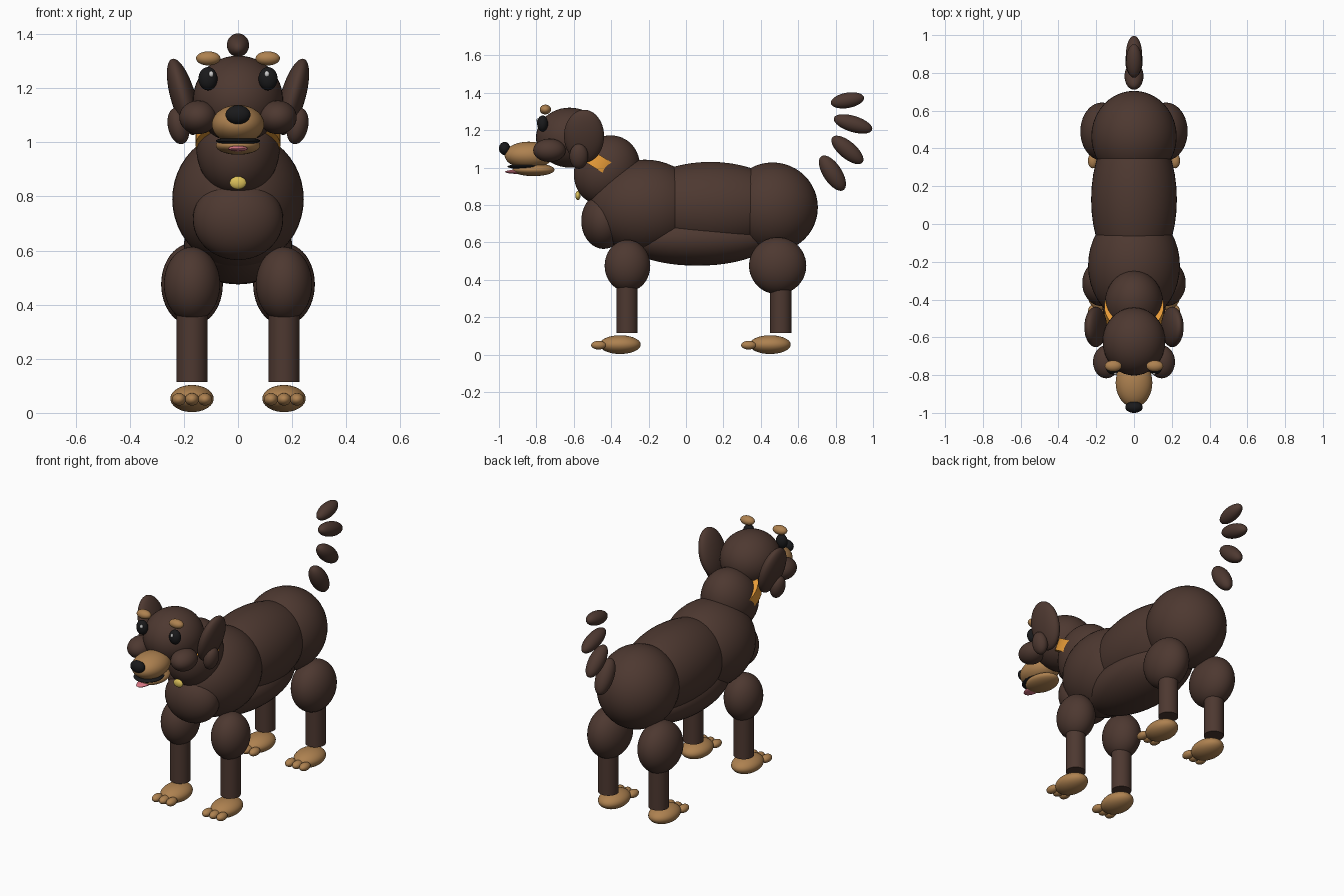
import bpy
from math import radians

if "Cube" in bpy.data.objects:
    bpy.data.objects.remove(bpy.data.objects["Cube"])


def material(name, rgb):
    m = bpy.data.materials.new(name)
    m.diffuse_color = (*rgb, 1)
    m.use_nodes = True
    m.node_tree.nodes["Principled BSDF"].inputs["Base Color"].default_value = m.diffuse_color
    return m


BROWN = material("brown_fur", (0.075, 0.04, 0.03))
TAN = material("tan_fur", (0.42, 0.22, 0.08))
BLACK = material("black", (0.01, 0.01, 0.011))
WHITE = material("white", (0.9, 0.9, 0.9))
PINK = material("pink", (0.75, 0.2, 0.25))
ORANGE = material("orange", (0.8, 0.33, 0.04))
GOLD = material("gold", (0.7, 0.52, 0.1))


def finish(name, mat):
    ob = bpy.context.object
    ob.name = name
    ob.data.materials.append(mat)
    bpy.ops.object.transform_apply(location=False, rotation=False, scale=True)
    bpy.ops.object.shade_smooth_by_angle(angle=radians(40))
    return ob


def ball(name, loc, radii, mat=BROWN, rot=(0, 0, 0)):
    bpy.ops.mesh.primitive_uv_sphere_add(segments=40, ring_count=24, radius=1, location=loc,
                                         rotation=[radians(a) for a in rot])
    bpy.context.object.scale = radii
    return finish(name, mat)


def rod(name, loc, radius, height, mat=BROWN, rot=(0, 0, 0)):
    bpy.ops.mesh.primitive_cylinder_add(vertices=40, radius=radius, depth=height, location=loc,
                                        rotation=[radians(a) for a in rot])
    return finish(name, mat)


# Torso
ball("chest", (0, -0.22, 0.79), (0.243, 0.30, 0.252))
ball("torso", (0, 0.13, 0.79), (0.227, 0.43, 0.24))
ball("hips", (0, 0.463, 0.787), (0.226, 0.242, 0.24))
ball("belly", (0, 0.06, 0.62), (0.2, 0.4, 0.145))
ball("breast", (0, -0.44, 0.715), (0.167, 0.12, 0.15))

# Neck, collar and tag
ball("neck", (0, -0.423, 0.985), (0.155, 0.17, 0.193), rot=(-32, 0, 0))
rod("collar", (0, -0.455, 1.02), 0.157, 0.072, ORANGE, (-32, 0, 0))
ball("collar_tag", (0, -0.578, 0.85), (0.031, 0.014, 0.024), GOLD)

# Head and muzzle
ball("head", (0, -0.622, 1.16), (0.166, 0.18, 0.16))
ball("snout", (0, -0.84, 1.066), (0.097, 0.13, 0.072), TAN)
ball("mouth", (0, -0.86, 1.005), (0.082, 0.095, 0.014), BLACK)
ball("lower_jaw", (0, -0.815, 0.988), (0.082, 0.112, 0.034), TAN)
ball("tongue", (0, -0.9, 0.977), (0.036, 0.068, 0.011), PINK)
ball("nose", (0, -0.97, 1.102), (0.046, 0.03, 0.035), BLACK)

for side, s in (("left", -1), ("right", 1)):
    # Face details
    ball(f"{side}_cheek", (s * 0.147, -0.73, 1.092), (0.07, 0.087, 0.062))
    ball(f"{side}_eye", (s * 0.111, -0.767, 1.235), (0.035, 0.029, 0.043), BLACK)
    ball(f"{side}_eye_glint", (s * 0.111 - 0.004 + (s < 0) * 0.016, -0.792, 1.252),
         (0.009, 0.008, 0.011), WHITE)
    ball(f"{side}_brow", (s * 0.11, -0.752, 1.31), (0.045, 0.03, 0.026), TAN)
    # Ears with a lower flap
    ball(f"{side}_ear", (s * 0.203, -0.545, 1.168), (0.046, 0.107, 0.146), rot=(0, s * 16, 0))
    ball(f"{side}_ear_tip", (s * 0.22, -0.573, 1.06), (0.039, 0.05, 0.068), rot=(0, s * 12, 0))

    # Legs: thigh, shin, paw and three toes
    for end, thigh_y, shin_y, paw_y, thigh in (
            ("front", -0.313, -0.315, -0.352, (0.104, 0.122, 0.138)),
            ("rear", 0.49, 0.507, 0.45, (0.114, 0.153, 0.152))):
        x = s * 0.17
        ball(f"{end}_{side}_thigh", (x, thigh_y, 0.475), thigh)
        rod(f"{end}_{side}_shin", (x, shin_y, 0.265), 0.057, 0.3)
        ball(f"{end}_{side}_paw", (x, paw_y, 0.053), (0.08, 0.11, 0.05), TAN)
        for i in (-1, 0, 1):
            ball(f"{end}_{side}_toe_{i + 2}", (x + i * 0.048, paw_y - 0.115, 0.05),
                 (0.026, 0.04, 0.023), TAN)

# Tail: a curl of separate segments
for i, (y, z, length, width, tilt) in enumerate((
        (0.783, 0.97, 0.108, 0.05, -57), (0.863, 1.094, 0.105, 0.046, -40),
        (0.893, 1.233, 0.107, 0.043, -17), (0.863, 1.359, 0.09, 0.041, 10))):
    ball(f"tail_segment_{i + 1}", (0, y, z), (width, length, width), rot=(tilt, 0, 0))
